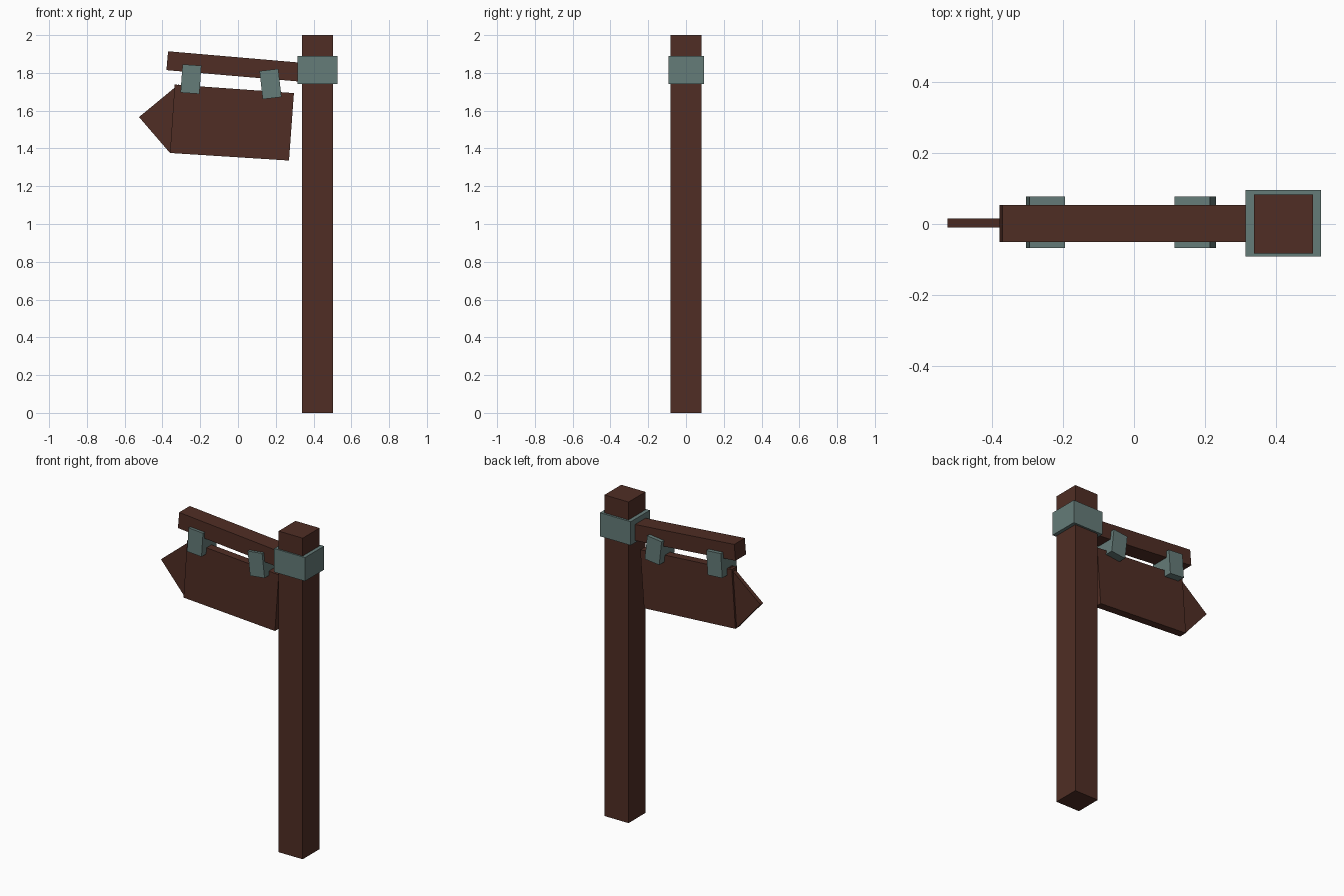
import bpy
import bmesh
from math import radians
from mathutils import Vector

old = bpy.data.objects.get("Cube")
if old:
    bpy.data.objects.remove(old, do_unlink=True)


def make_material(name, color):
    mat = bpy.data.materials.new(name)
    mat.use_nodes = True
    mat.diffuse_color = (*color, 1)
    mat.node_tree.nodes["Principled BSDF"].inputs["Base Color"].default_value = (*color, 1)
    return mat


wood = make_material("dark_brown_wood", (0.08, 0.027, 0.018))
metal = make_material("grey_green_metal", (0.13, 0.2, 0.19))


def add_mesh(name, bm, mat):
    bmesh.ops.recalc_face_normals(bm, faces=bm.faces)
    mesh = bpy.data.meshes.new(name)
    bm.to_mesh(mesh)
    bm.free()
    mesh.materials.append(mat)
    obj = bpy.data.objects.new(name, mesh)
    bpy.context.collection.objects.link(obj)
    return obj


def box(name, center, size, mat, tilt=0):
    """Box turned clockwise by tilt degrees as seen from the front."""
    bm = bmesh.new()
    bmesh.ops.create_cube(bm, size=1)
    bmesh.ops.scale(bm, vec=size, verts=bm.verts)
    obj = add_mesh(name, bm, mat)
    obj.location = center
    obj.rotation_euler.y = radians(tilt)
    return obj


def plate(name, outline, y_front, y_back, mat):
    """Front outline in x and z, extruded through the thickness."""
    bm = bmesh.new()
    face = bm.faces.new([bm.verts.new((x, y_front, z)) for x, z in outline])
    grown = bmesh.ops.extrude_face_region(bm, geom=[face])["geom"]
    moved = [v for v in grown if isinstance(v, bmesh.types.BMVert)]
    bmesh.ops.translate(bm, vec=Vector((0, y_back - y_front, 0)), verts=moved)
    return add_mesh(name, bm, mat)


# Upright post with its collar
box("post", (0.421, 0, 1), (0.166, 0.166, 2), wood)
box("post_collar", (0.42, 0.002, 1.815), (0.212, 0.188, 0.147), metal)

# Tilted arm running into the post
box("arm", (0.004, 0.002, 1.832), (0.76, 0.104, 0.1), wood, 4.9)

# Hanging board and its thinner pointed end
plate("sign_board", [(-0.335, 1.738), (0.296, 1.693), (0.27, 1.336), (-0.36, 1.376)],
      -0.022, 0.028, wood)
plate("sign_point", [(-0.312, 1.741), (-0.34, 1.376), (-0.36, 1.376), (-0.524, 1.566)],
      -0.01, 0.016, wood)

# Blocks that hold the board under the arm
for name, x, z, tilt in (("outer_hanger", -0.249, 1.767, 4), ("inner_hanger", 0.172, 1.741, -6.5)):
    box(name, (x, 0.005, z), (0.1, 0.145, 0.15), metal, tilt)
